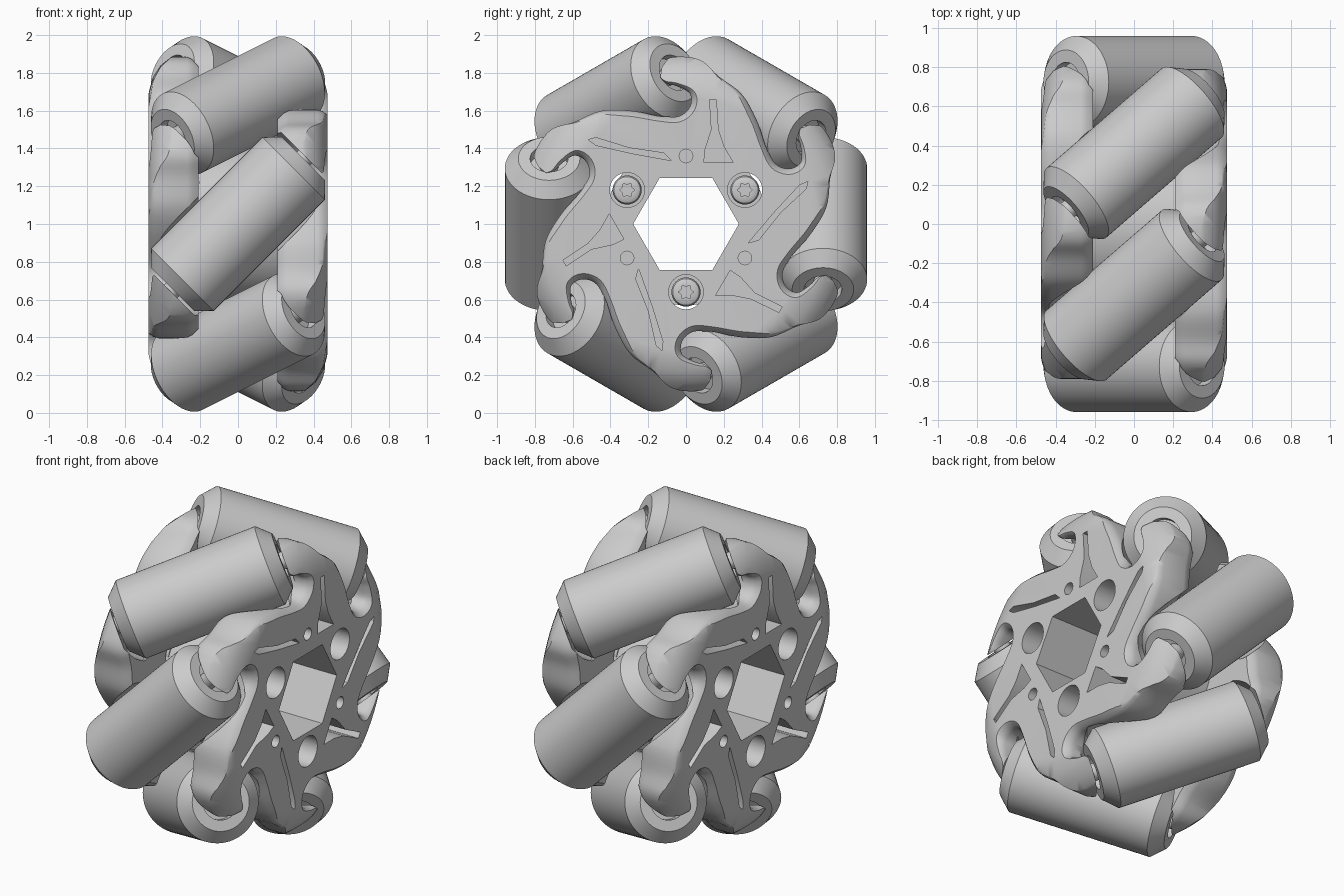
import bpy, bmesh, math
from math import sin, cos, pi, radians
from mathutils import Matrix, Vector

if "Cube" in bpy.data.objects:
    bpy.data.objects.remove(bpy.data.objects["Cube"])

GREY = (0.6, 0.6, 0.6, 1)
mat = bpy.data.materials.new("plain grey")
mat.use_nodes = True
mat.diffuse_color = GREY
mat.node_tree.nodes["Principled BSDF"].inputs["Base Color"].default_value = GREY

CENTRE = Matrix.Translation((0, 0, 1))


def spin(degrees):
    return Matrix.Rotation(radians(degrees), 4, "X")


def finish(bm, name, matrix=Matrix()):
    bmesh.ops.recalc_face_normals(bm, faces=bm.faces)
    if bm.calc_volume(signed=True) < 0:
        bmesh.ops.reverse_faces(bm, faces=bm.faces)
    mesh = bpy.data.meshes.new(name)
    bm.to_mesh(mesh)
    bm.free()
    mesh.materials.append(mat)
    obj = bpy.data.objects.new(name, mesh)
    obj.matrix_world = CENTRE @ matrix
    bpy.context.collection.objects.link(obj)
    return obj


def smooth(obj, angle=35):
    bpy.ops.object.select_all(action="DESELECT")
    obj.select_set(True)
    bpy.context.view_layer.objects.active = obj
    bpy.ops.object.shade_smooth_by_angle(angle=radians(angle))


def loft(name, layers, matrix=Matrix()):
    """Join matching (y, z) outlines, each at its own x, and cap the ends."""
    bm = bmesh.new()
    loops = [[bm.verts.new((x, y, z)) for y, z in outline] for x, outline in layers]
    for low, high in zip(loops, loops[1:]):
        for i in range(len(low)):
            bm.faces.new((low[i - 1], low[i], high[i], high[i - 1]))
    bm.faces.new(loops[0])
    bm.faces.new(loops[-1])
    return finish(bm, name, matrix)


def prism(name, outline, x0, x1, matrix=Matrix()):
    return loft(name, [(x0, outline), (x1, outline)], matrix)


def lathe(name, profile, matrix, steps=64):
    """Revolve (radius, height) points about z."""
    bm = bmesh.new()
    verts = [bm.verts.new((r, 0, h)) for r, h in profile]
    edges = [bm.edges.new(pair) for pair in zip(verts, verts[1:])]
    bmesh.ops.spin(bm, geom=verts + edges, cent=(0, 0, 0), axis=(0, 0, 1),
                   angle=2 * pi, steps=steps)
    bmesh.ops.remove_doubles(bm, verts=bm.verts, dist=1e-4)
    return finish(bm, name, matrix)


def ring(radius, count, y=0):
    return [(y + radius * cos(2 * pi * i / count), radius * sin(2 * pi * i / count))
            for i in range(count)]


def cut(obj, cutter, operation="DIFFERENCE"):
    mod = obj.modifiers.new("cut", "BOOLEAN")
    mod.operation, mod.solver, mod.object = operation, "EXACT", cutter
    bpy.context.view_layer.update()
    evaluated = obj.evaluated_get(bpy.context.evaluated_depsgraph_get())
    mesh = bpy.data.meshes.new_from_object(evaluated)
    obj.modifiers.clear()
    obj.data = mesh
    bpy.data.objects.remove(cutter)


def closed_spline(points, steps=5):
    """Catmull-Rom curve through a closed loop."""
    pts, result = [Vector(p) for p in points], []
    n = len(pts)
    for i in range(n):
        a, b, c, d = (pts[(i + k) % n] for k in (-1, 0, 1, 2))
        for s in range(steps):
            t = s / steps
            result.append(0.5 * (2 * b + (c - a) * t + (2 * a - 5 * b + 4 * c - d) * t ** 2
                                 + (3 * b - a - 3 * c + d) * t ** 3))
    return result


def inset(points, amount):
    """Shrink a clockwise outline."""
    result = []
    for i, p in enumerate(points):
        along = (points[(i + 1) % len(points)] - points[i - 1]).normalized()
        result.append((p.x + along.y * amount, p.y - along.x * amount))
    return result


def turned(points, degrees):
    c, s = cos(radians(degrees)), sin(radians(degrees))
    return [(y * c - z * s, y * s + z * c) for y, z in points]


# Rollers: skewed 45 degrees, evenly spaced round the hub
TILT = Vector((1, 0, -1)).to_track_quat("Z", "Y").to_matrix().to_4x4()
roller_frames = [spin(60 * i) @ Matrix.Translation((0, 0.725, 0)) @ TILT for i in range(6)]
half = [(0, 0.43), (0.1, 0.43), (0.1, 0.49), (0.163, 0.49), (0.234, 0.416)]
roller_profile = half + [(r, -h) for r, h in reversed(half)]
for i, frame in enumerate(roller_frames):
    smooth(lathe(f"roller_{i + 1}", roller_profile, frame))
    smooth(lathe(f"axle_pin_{i + 1}",
                 [(0, 0.53), (0.05, 0.53), (0.05, -0.53), (0, -0.53)], frame, 24))

# Side plate: six hooked arms, each reaching over a roller end
lobe = [(-0.04, 0.57), (0.02, 0.62), (0.02, 0.69), (-0.05, 0.73), (-0.12, 0.75),
        (-0.155, 0.815), (-0.1, 0.875), (0, 0.885), (0.09, 0.86), (0.17, 0.784),
        (0.293, 0.69), (0.37, 0.56), (0.427, 0.41)]
outline = closed_spline([p for i in range(6) for p in turned(lobe, -60 * i)])
plate = loft("side_plate_left", [(x, inset(outline, amount)) for x, amount in (
    (0.21, 0.03), (0.24, 0.008), (0.27, 0), (0.42, 0), (0.45, 0.008), (0.475, 0.03))])

# Rounded fall of the arms towards the rim
dome = [(0, 0.1), (0.9, 0.1), (0.9, 0.3), (0.88, 0.36), (0.84, 0.41), (0.78, 0.45),
        (0.7, 0.472), (0.62, 0.48), (0, 0.48)]
cut(plate, lathe("dome", dome, Matrix.Rotation(pi / 2, 4, "Y"), 96), "INTERSECT")

# Clearance round the rollers
for frame in roller_frames:
    cut(plate, lathe("clearance", [(0, 0.505), (0.18, 0.505), (0.25, 0.435),
                                   (0.25, -0.5), (0, -0.5)], frame, 48))

# Weight saving pockets, alternating wide and narrow
wide = [(0.125, 0.66), (0.16, 0.66), (0.17, 0.5), (0.2, 0.41), (0.25, 0.325),
        (0.095, 0.325), (0.1, 0.39), (0.135, 0.5)]
narrow = [(0.645, 0.225), (0.6, 0.205), (0.47, 0.065), (0.33, -0.1),
          (0.385, -0.085), (0.5, 0.06), (0.635, 0.185)]
for i in range(3):
    for pocket in (wide, narrow):
        cut(plate, prism("pocket", turned(pocket, 120 * i), 0.26, 0.6))

# Screw wells and small dowel holes
for i in range(3):
    cut(plate, prism("well", ring(0.092, 40, 0.36), 0.1, 0.6, spin(30 + 120 * i)))
    cut(plate, prism("dowel", ring(0.036, 24, 0.36), 0.28, 0.6, spin(90 + 120 * i)))

# Hexagonal bore through plate and core
core = prism("hub_core", ring(0.43, 64), -0.23, 0.23)
for part in (plate, core):
    cut(part, prism("bore", ring(0.28, 6), -0.6, 0.6))
    smooth(part)

# Screw heads with star sockets, sunk in the wells
star = [((0.04 if k % 2 else 0.028) * cos(k * pi / 6),
         (0.04 if k % 2 else 0.028) * sin(k * pi / 6)) for k in range(12)]
screws = []
for i in range(3):
    place = spin(30 + 120 * i) @ Matrix.Translation((0, 0.36, 0))
    head = loft(f"screw_left_{i + 1}", [(x, ring(r, 40)) for x, r in (
        (0.2, 0.077), (0.265, 0.077), (0.282, 0.07), (0.29, 0.055))], place)
    cut(head, prism("socket", star, 0.26, 0.4, place))
    smooth(head)
    screws.append(head)

# Opposite side: half a turn about the vertical axis
for obj in [plate] + screws:
    twin = obj.copy()
    twin.name = obj.name.replace("left", "right")
    twin.matrix_world = Matrix.Rotation(pi, 4, "Z") @ obj.matrix_world
    bpy.context.collection.objects.link(twin)
